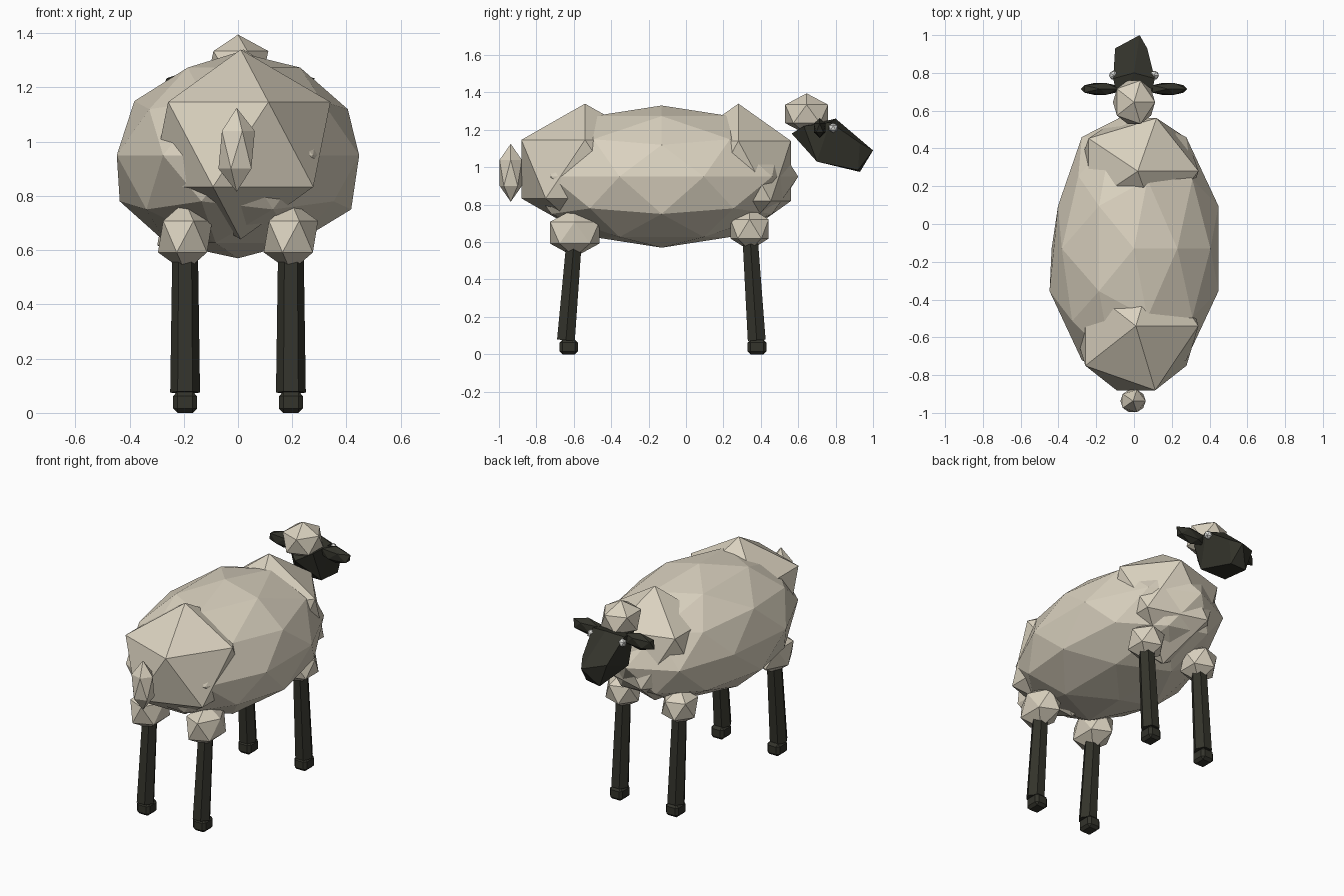
import bpy, bmesh
from mathutils import Vector, Matrix

if "Cube" in bpy.data.objects:
    bpy.data.objects.remove(bpy.data.objects["Cube"], do_unlink=True)


def material(name, rgb):
    m = bpy.data.materials.new(name)
    m.use_nodes = True
    m.diffuse_color = (*rgb, 1)
    m.node_tree.nodes["Principled BSDF"].inputs["Base Color"].default_value = (*rgb, 1)
    return m


WOOL = material("cream wool", (0.70, 0.64, 0.52))
DARK = material("dark skin", (0.033, 0.033, 0.024))
EYE = material("eye white", (0.75, 0.75, 0.72))


def finish(name, bm, mat):
    bmesh.ops.recalc_face_normals(bm, faces=bm.faces)
    mesh = bpy.data.meshes.new(name)
    bm.to_mesh(mesh)
    bm.free()
    mesh.materials.append(mat)
    ob = bpy.data.objects.new(name, mesh)
    bpy.context.collection.objects.link(ob)
    return ob


def tuft(name, center, radii, mat=WOOL, detail=1, turn=0):
    """Faceted ellipsoid."""
    bm = bmesh.new()
    bmesh.ops.create_icosphere(bm, subdivisions=detail, radius=1)
    bmesh.ops.transform(bm, verts=bm.verts, matrix=Matrix.Translation(center)
                        @ Matrix.Diagonal((*radii, 1)) @ Matrix.Rotation(turn, 4, "Z"))
    return finish(name, bm, mat)


# Fleece: main body, narrower toward the back line, with rump and chest
body = tuft("body", (0, -0.13, 0.95), (0.47, 0.73, 0.38), detail=2)
for v in body.data.vertices:
    v.co.x *= 1 - 0.22 * (v.co.z - 0.95)
    if v.co.x < -0.3 and v.co.y > 0:
        v.co.x *= 0.9
tuft("rump_wool", (0.01, -0.54, 0.99), (0.37, 0.40, 0.35))
tuft("chest_wool", (0.02, 0.28, 0.98), (0.36, 0.33, 0.36))
tuft("tail", (-0.005, -0.937, 0.97), (0.075, 0.07, 0.155))

# Head: convex wedge tapering to the muzzle
bm = bmesh.new()
for p in [(0, .565, 1.18), (0, .80, 1.26), (.03, 1, 1.09),
          (-.10, .93, 1.12), (.07, .93, 1.13), (-.05, .93, .975), (.05, .92, .985)]:
    bm.verts.new(p)
for s in (-1, 1):
    for x, y, z in [(.08, .63, 1.22), (.11, .77, 1.24), (.09, .70, 1.03)]:
        bm.verts.new((s * x, y, z))
bmesh.ops.convex_hull(bm, input=bm.verts)
finish("head", bm, DARK)
tuft("head_wool", (0, 0.645, 1.285), (0.125, 0.135, 0.11))


def leg(name, x, bottom, top):
    """Six-sided shaft leaning from the hoof to the thigh."""
    bm = bmesh.new()
    bmesh.ops.create_cone(bm, cap_ends=True, segments=6, radius1=0.055,
                          radius2=0.047, depth=1)
    bmesh.ops.rotate(bm, verts=bm.verts, cent=(0, 0, 0),
                     matrix=Matrix.Rotation(0.5236, 3, "Z"))
    low, high = Vector((x, bottom, 0.075)), Vector((x, top, 0.62))
    axis = high - low
    turn = Vector((0, 0, 1)).rotation_difference(axis).to_matrix().to_4x4()
    bmesh.ops.transform(bm, verts=bm.verts, matrix=Matrix.Translation((low + high) / 2)
                        @ turn @ Matrix.Diagonal((1, 1, axis.length, 1)))
    finish(name, bm, DARK)


def hoof(name, x, y):
    bm = bmesh.new()
    bmesh.ops.create_cube(bm, size=1, matrix=Matrix.Translation((x, y, 0.039))
                          @ Matrix.Diagonal((0.088, 0.1, 0.078, 1)))
    ob = finish(name, bm, DARK)
    bevel = ob.modifiers.new("chamfer", "BEVEL")
    bevel.width = 0.016
    bevel.segments = 1


# Paired parts
for side, s in (("left", 1), ("right", -1)):
    tuft(side + "_ear", (s * 0.18, 0.715, 1.21), (0.115, 0.037, 0.053), DARK)
    tuft(side + "_eye", (s * 0.108, 0.787, 1.21), (0.026, 0.027, 0.027), EYE)
    x = s * 0.195
    tuft(side + "_tail_end_thigh", (x, -0.595, 0.65), (0.112, 0.155, 0.13))
    tuft(side + "_head_end_thigh", (x, 0.34, 0.67), (0.115, 0.12, 0.115))
    leg(side + "_tail_end_leg", x, -0.642, -0.597)
    leg(side + "_head_end_leg", x, 0.378, 0.343)
    hoof(side + "_tail_end_hoof", x, -0.627)
    hoof(side + "_head_end_hoof", x, 0.38)
